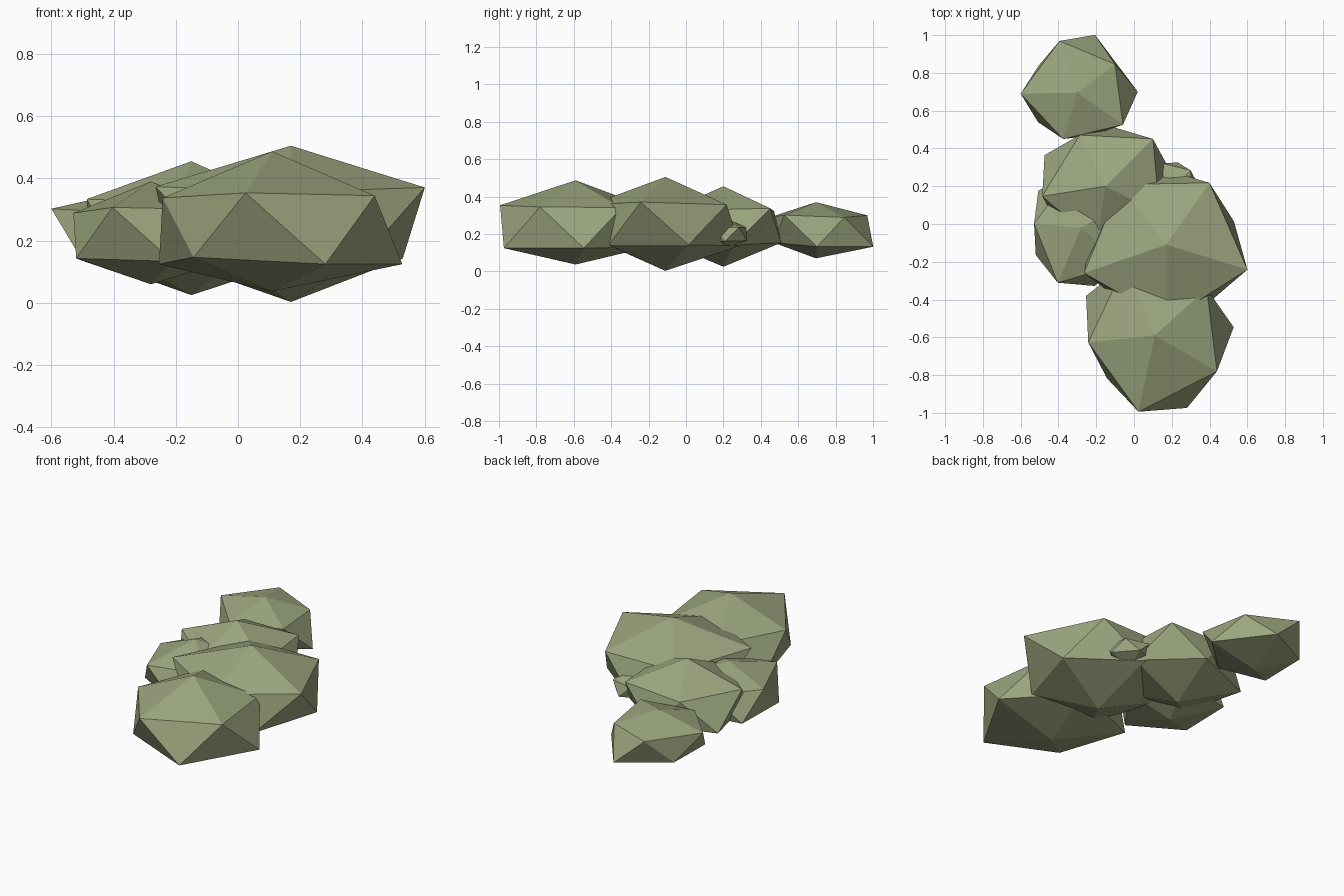
import bpy
import math

SQUASH = 0.55
RING_SLOPE = SQUASH / 2

cube = bpy.data.objects.get("Cube")
if cube:
    bpy.data.objects.remove(cube, do_unlink=True)

# One mossy green for every clump
moss = bpy.data.materials.new("moss_green")
moss.use_nodes = True
moss_colour = (0.33, 0.38, 0.21, 1)
moss.diffuse_color = moss_colour
moss.node_tree.nodes["Principled BSDF"].inputs["Base Color"].default_value = moss_colour


def ring(radii, phase, side):
    """Five uneven points around a squashed twenty-sided ball."""
    points = []
    for i, radius in enumerate(radii):
        angle = math.radians(phase + i * 72)
        points.append((radius * math.cos(angle),
                       radius * math.sin(angle),
                       side * RING_SLOPE * radius))
    return points


def clump(name, centre, phase, top, bottom, upper, lower):
    """Irregular flattened icosahedron; the lower ring starts 36 degrees earlier."""
    verts = [(0, 0, -bottom)]
    verts += ring(lower, phase - 36, -1)
    verts += ring(upper, phase, 1)
    verts.append((0, 0, top))

    faces = []
    for i in range(5):
        j = (i + 1) % 5
        low, low_next = 1 + i, 1 + j
        high, high_next = 6 + i, 6 + j
        faces += [(0, low_next, low),
                  (low, low_next, high),
                  (high, low_next, high_next),
                  (high, high_next, 11)]

    mesh = bpy.data.meshes.new(name)
    mesh.from_pydata(verts, [], faces)
    mesh.materials.append(moss)
    mesh.update()
    obj = bpy.data.objects.new(name, mesh)
    obj.location = centre
    bpy.context.collection.objects.link(obj)
    return obj


# Large middle clump
clump("middle_clump", (0.17, -0.11, 0.247), phase=-17, top=0.258, bottom=0.244,
      upper=(0.45, 0.40, 0.40, 0.46, 0.40),
      lower=(0.38, 0.38, 0.40, 0.40, 0.38))

# Front clump
clump("front_clump", (0.11, -0.59, 0.24), phase=42, top=0.247, bottom=0.203,
      upper=(0.37, 0.40, 0.354, 0.413, 0.38),
      lower=(0.42, 0.40, 0.42, 0.34, 0.42))

# Rear clump
clump("rear_clump", (-0.15, 0.20, 0.24), phase=45, top=0.215, bottom=0.215,
      upper=(0.354, 0.304, 0.34, 0.30, 0.32),
      lower=(0.36, 0.314, 0.363, 0.33, 0.33))

# Side clump
clump("side_clump", (-0.28, -0.02, 0.22), phase=31, top=0.17, bottom=0.16,
      upper=(0.28, 0.28, 0.25, 0.316, 0.29),
      lower=(0.28, 0.28, 0.30, 0.28, 0.316))

# Far back clump
clump("back_clump", (-0.30, 0.695, 0.22), phase=37, top=0.15, bottom=0.15,
      upper=(0.25, 0.29, 0.30, 0.256, 0.295),
      lower=(0.32, 0.32, 0.25, 0.26, 0.24))

# Small clump filling the gap behind the middle one
clump("small_clump", (0.20, 0.20, 0.20), phase=40, top=0.09, bottom=0.08,
      upper=(0.13, 0.13, 0.13, 0.13, 0.13),
      lower=(0.14, 0.13, 0.13, 0.13, 0.13))
